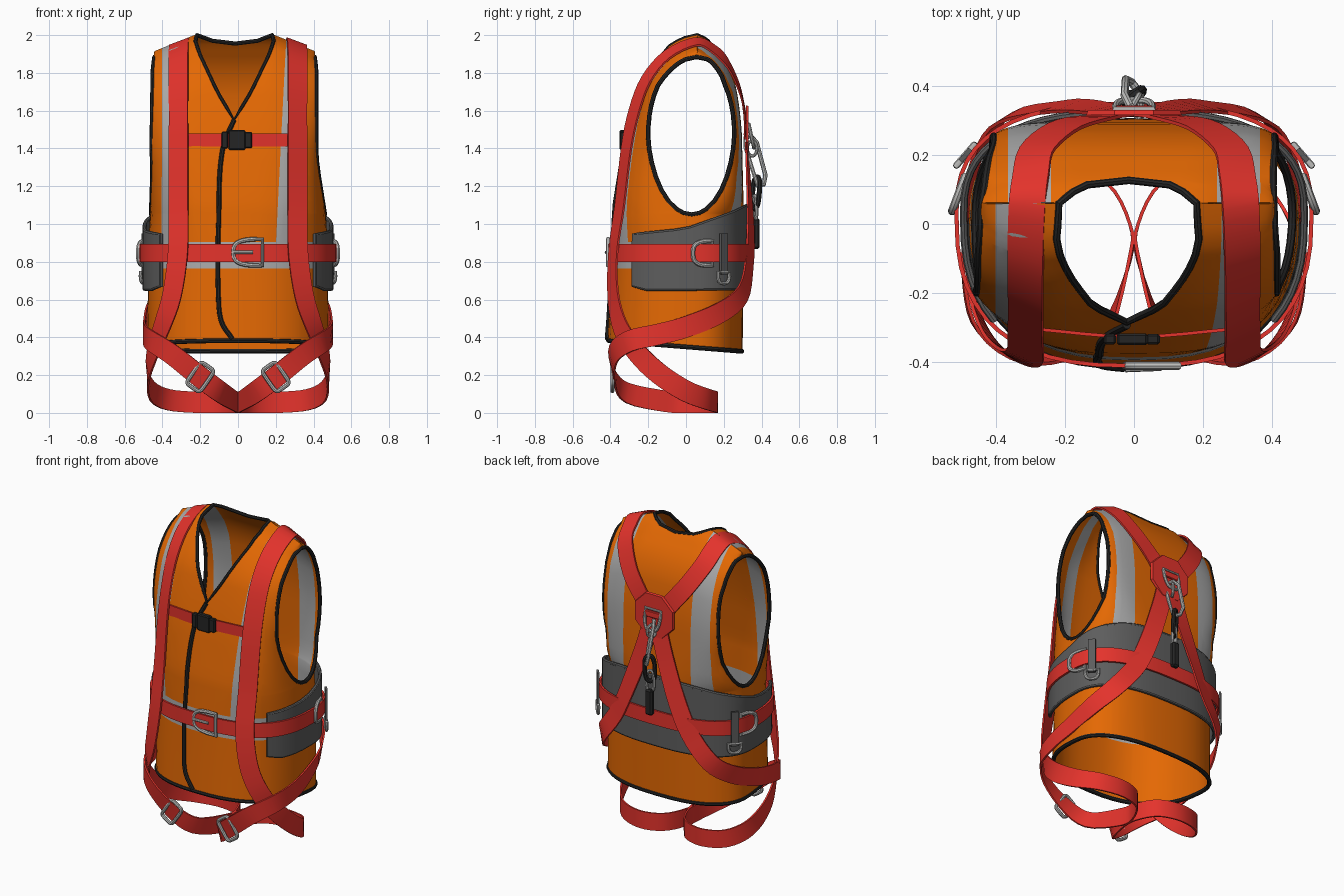
import bpy, bmesh, math
from mathutils import Vector as V
from math import sin, cos, pi

if "Cube" in bpy.data.objects:
    bpy.data.objects.remove(bpy.data.objects["Cube"])


def mat(name, rgb):
    m = bpy.data.materials.new(name)
    m.diffuse_color = (*rgb, 1)
    m.use_nodes = True
    m.node_tree.nodes["Principled BSDF"].inputs["Base Color"].default_value = m.diffuse_color
    return m


ORANGE = mat("orange_fabric", (.78, .14, .001))
RED = mat("red_webbing", (.78, .033, .025))
SILVER = mat("reflective_grey", (.40, .40, .40))
PAD = mat("pad_grey", (.11, .11, .11))
BLACK = mat("black_trim", (.018, .018, .018))
STEEL = mat("steel", (.50, .50, .49))


def clamp(v): return max(0, min(1, v))


def lin(tab, t):
    """Piecewise linear lookup."""
    if t <= tab[0][0]: return tab[0][1]
    for (a, va), (b, vb) in zip(tab, tab[1:]):
        if t <= b: return va + (vb - va) * (t - a) / (b - a)
    return tab[-1][1]


def finish(name, bm, mats, thick=0):
    me = bpy.data.meshes.new(name)
    bm.to_mesh(me)
    bm.free()
    for m in mats: me.materials.append(m)
    ob = bpy.data.objects.new(name, me)
    bpy.context.collection.objects.link(ob)
    if thick:
        so = ob.modifiers.new("thickness", 'SOLIDIFY')
        so.thickness, so.offset = thick, 0
    return ob


def grid(name, rows, m, thick=.01, cyclic=False):
    bm = bmesh.new()
    vs = [[bm.verts.new(p) for p in r] for r in rows]
    for i in range(len(vs) if cyclic else len(vs) - 1):
        a, b = vs[i], vs[(i + 1) % len(vs)]
        for j in range(len(a) - 1):
            bm.faces.new((a[j], a[j + 1], b[j + 1], b[j]))
    bmesh.ops.recalc_face_normals(bm, faces=bm.faces)
    return finish(name, bm, [m], thick)


def smooth_path(pts, n=4):
    """Catmull-Rom through the control points."""
    p = [V(q) for q in pts]
    p = [2 * p[0] - p[1]] + p + [2 * p[-1] - p[-2]]
    out = []
    for a, b, c, d in zip(p, p[1:], p[2:], p[3:]):
        for k in range(n):
            t = k / n
            out.append(.5 * (2 * b + (c - a) * t + (2 * a - 5 * b + 4 * c - d) * t * t
                             + (3 * b - a - 3 * c + d) * t ** 3))
    return out + [p[-2]]


def ribbon(name, pts, width, normal, m=RED, thick=.01, n=4):
    pts = smooth_path(pts, n)
    rows = []
    for i, p in enumerate(pts):
        tan = pts[min(i + 1, len(pts) - 1)] - pts[max(i - 1, 0)]
        side = tan.cross(normal(p)).normalized() * width / 2
        rows.append([p - side, p + side])
    return grid(name, rows, m, thick)


def tube(name, pts, r, m, cyclic=False):
    cu = bpy.data.curves.new(name, 'CURVE')
    cu.dimensions, cu.bevel_depth, cu.bevel_resolution, cu.use_fill_caps = '3D', r, 2, True
    sp = cu.splines.new('POLY')
    sp.points.add(len(pts) - 1)
    for q, p in zip(sp.points, pts): q.co = (*p, 1)
    sp.use_cyclic_u = cyclic
    cu.materials.append(m)
    bpy.context.collection.objects.link(bpy.data.objects.new(name, cu))


def loop(name, shape, origin, u, v, r, m=STEEL):
    u, v = V(u).normalized(), V(v).normalized()
    tube(name, [V(origin) + u * a + v * b for a, b in shape], r, m, True)


def oval(w, h, e=.6, angles=[k * pi / 10 for k in range(20)]):
    return [(w / 2 * math.copysign(abs(cos(a)) ** e, cos(a)), h / 2 * math.copysign(abs(sin(a)) ** e, sin(a))) for a in angles]


def d_shape(w, h):
    return [(0, -h / 2), (0, h / 2)] + oval(2 * w, h, .65, [pi / 2 - k * pi / 14 for k in range(1, 14)])


def box(name, c, size, m, bev=.006):
    bm = bmesh.new()
    bmesh.ops.create_cube(bm, size=1)
    for v in bm.verts: v.co = V(c) + V(a * b for a, b in zip(v.co, size))
    bmesh.ops.bevel(bm, geom=bm.edges[:], offset=bev, segments=1, affect='EDGES')
    return finish(name, bm, [m])


# ---- vest: super-elliptic sections, split at neck opening and armholes
YF = [(.35, -.41), (.8, -.39), (1.1, -.37), (1.4, -.32), (1.55, -.285), (1.73, -.235), (1.84, -.17), (1.94, -.09), (1.98, -.03), (2, .06)]
YB = [(.35, .295), (1.1, .30), (1.5, .29), (1.6, .28), (1.73, .26), (1.84, .215), (1.94, .14), (1.98, .105), (2, .06)]
YC = [(1.8, .03), (2, .06)]
HALF = [(.35, .475), (.9, .47), (1.05, .46), (1.3, .44), (1.9, .43), (2, .42)]
SHIFT = {0: [(1.05, 0), (1.4, -.022), (2, -.018)], 1: [(1.75, 0), (2, -.018)]}
POWER = {0: [(.9, 2.5), (1.3, 3.5), (2, 3.5)], 1: [(1.05, 2.5), (1.35, 6), (1.75, 6), (2, 4)]}
NECK = {0: [(1.55, 0), (1.7, .09), (1.9, .185), (1.97, .207), (2, .2)], 1: [(1.955, 0), (1.97, .12), (2, .2)]}
ARM_X = {0: [(1.05, .46), (1.3, .436), (1.9, .432), (2, .42)], 1: [(1.05, .46), (1.25, .41), (1.7, .405), (2, .42)]}


def vest_point(t, s, back, u=0, x=None):
    """u=0 is the centre/neck edge, u=1 the side seam/armhole edge; x overrides u."""
    a, yc, n = lin(HALF, t), lin(YC, t), lin(POWER[back], t)
    b = lin(YB, t) - yc if back else yc - lin(YF, t)
    e = (.225 if back else .23) * math.sqrt(max(0, 1 - ((t - 1.51) / .46) ** 2))
    xi = lin(NECK[back], t) if x is None else abs(x)
    p0 = math.acos(min(1, xi / a) ** (n / 2))
    p1 = math.asin(min(.93, e / b) ** (n / 2)) if b > 1e-4 else 0
    phi = p0 + (p1 - p0) * u
    px = a * max(0, cos(phi)) ** (2 / n)
    if t > 1.05 and x is None:      # stretch the panel out to the armhole edge
        px = xi + (px - xi) * (lin(ARM_X[back], t) - xi) / (a * cos(p1) ** (2 / n) - xi)
    y = yc + (1 if back else -1) * b * max(0, sin(phi)) ** (2 / n)
    z = t - max(0, px - .2) * .4 * clamp((t - 1.3) / .7) - .08 * y * clamp(1 - (t - .35) / .3)
    return V((s * px + lin(SHIFT[back], t), y, z))


ROWS = [.35, .42, .5, .6, .7, .8, .9, .98, 1.05, 1.058, 1.08, 1.12, 1.18, 1.25, 1.33, 1.41, 1.48, 1.55, 1.62,
        1.68, 1.74, 1.8, 1.85, 1.89, 1.92, 1.94, 1.955, 1.97, 1.985, 2]
COLS = 12
bm = bmesh.new()
for back in (0, 1):
    for s in (1, -1):
        vs = [[bm.verts.new(vest_point(t, s, back, k / COLS)) for k in range(COLS + 1)] for t in ROWS]
        for r0, r1 in zip(vs, vs[1:]):
            for k in range(COLS):
                bm.faces.new((r0[k], r0[k + 1], r1[k + 1], r1[k]))
bmesh.ops.remove_doubles(bm, verts=bm.verts, dist=.0005)
# reflective stripes: cut the cloth along the stripe edges, colour by position
cuts = [((x, 0, 0), (1, 0, 0)) for x in (.33, -.28, -.40, .24, -.24, .365, -.365)]
cuts += [((0, 0, z), (0, 0, 1)) for z in (.765, .905)] + [((.2, 0, .9), (1, 0, -.05))]
for co, no in cuts:
    bmesh.ops.bisect_plane(bm, geom=bm.verts[:] + bm.edges[:] + bm.faces[:], plane_co=co, plane_no=no, dist=1e-5)
for f in bm.faces:
    c = f.calc_center_median()
    upright = (.2 + .05 * (c.z - .9) < c.x < .33 or -.40 < c.x < -.28) if c.y < .055 else .24 < abs(c.x) < .365
    f.material_index = int((upright and c.z > .765) or .765 < c.z < .905)
bmesh.ops.recalc_face_normals(bm, faces=bm.faces)
finish("vest", bm, [ORANGE, SILVER], .01)

# ---- black edging of armholes, neck, hem and front closure
arm = [t for t in ROWS if 1.05 <= t <= 1.97]
for s in (1, -1):
    tube("armhole_trim", [vest_point(t, s, 0, 1) for t in arm] + [vest_point(t, s, 1, 1) for t in arm[-2:0:-1]], .012, BLACK, True)
neck = [vest_point(t, 1, 0) for t in ROWS if t >= 1.55] + [vest_point(t, 1, 1) for t in (1.985, 1.97, 1.955)]
neck += [vest_point(t, -1, 1) for t in (1.97, 1.985)] + [vest_point(t, -1, 0) for t in ROWS[::-1] if t > 1.55]
tube("neck_trim", neck, .011, BLACK, True)
hem = []
for s, back, ks in ((1, 0, range(COLS)), (1, 1, range(COLS, 0, -1)), (-1, 1, range(COLS)), (-1, 0, range(COLS, 0, -1))):
    hem += [vest_point(.35, s, back, k / COLS) for k in ks]
tube("hem_trim", hem, .013, BLACK, True)
seam = smooth_path([(0, 1.55, 0), (-.05, 1.43, 0), (-.085, 1.25, 0), (-.105, .95, 0), (-.105, .65, 0), (-.09, .47, 0), (-.03, .36, 0)])
tube("front_seam", [vest_point(q.y, -1, 0, 0, q.x) + V((0, -.008, 0)) for q in seam], .013, BLACK)


# ---- waist pad and belt
def section(phi, a, bf, bb, n=2.6):
    c, s = cos(phi), sin(phi)
    return V((math.copysign(abs(c) ** (2 / n), c) * a, .03 + math.copysign(abs(s) ** (2 / n), s) * (bb if s > 0 else bf), 0))


rows = []
for k in range(41):
    phi = -.68 + (pi + 1.36) * k / 40
    p = section(phi, .495, .44, .295)
    top = lin([(-.3, .94), (0, .97), (.25, 1.06), (.33, 1.1)], p.y)
    low = lin([(-.3, .68), (-.2, .655), (.3, .66)], p.y)
    rows.append([p + V((0, 0, low + (top - low) * j / 3)) for j in range(4)])
grid("waist_pad", rows, PAD, .02)
tube("waist_pad_trim", [r[0] for r in rows] + [r[-1] for r in rows[::-1]], .011, PAD, True)
ring = [section(2 * pi * k / 48, .516, .442, .32) for k in range(48)]
grid("waist_belt", [[p + V((0, 0, .80)), p + V((0, 0, .893))] for p in ring], RED, .012, True)

# ---- harness straps: back plate, over shoulder, round the leg, back up to the plate
PATH = [(.03, .315, 1.48), (.10, .31, 1.58), (.2, .285, 1.71), (.28, .22, 1.85), (.30, .14, 1.93), (.31, .05, 1.964),
        (.315, -.10, 1.895), (.315, -.21, 1.765), (.315, -.273, 1.6), (.315, -.315, 1.4), (.315, -.35, 1.1),
        (.318, -.385, .85), (.35, -.385, .62), (.405, -.345, .45), (.453, -.26, .32), (.478, -.14, .205),
        (.455, 0, .115), (.37, .12, .07), (.22, .165, .056), (.08, .12, .056),
        (.012, 0, .056), (.012, -.1, .06), (.085, -.31, .105), (.2, -.38, .19), (.35, -.385, .31), (.46, -.30, .38),
        (.495, -.15, .415), (.49, 0, .455), (.46, .18, .53), (.385, .30, .63), (.26, .335, .80), (.17, .342, 1.0),
        (.08, .33, 1.25), (.03, .32, 1.42)]
for s in (1, -1):
    def strap_normal(p):
        w = clamp((p.z - .4) / .5)
        leg, body = V((p.x - .17 * s, p.y + .1, 0)), V((p.x * .55, p.y - .03, 0))
        return leg.lerp(body, w) + V((0, 0, max(0, p.z - 1.5)))
    ribbon("harness_strap", [(s * x, y, z) for x, y, z in PATH], .112, strap_normal)
    # leg buckle, side ring, small tab with ring
    loop("leg_buckle", oval(.09, .14, .35), (s * .2, -.39, .19), (s * .82, 0, .57), (-s * .57, 0, .82), .011)
    loop("side_ring", d_shape(.11, .13), (s * .49, .14, .845), (s * .35, -.93, 0), (0, 0, 1), .012)
    ribbon("ring_tab", [(s * .49, .2, .95), (s * .49, .2, .73)], .045, lambda p: V((s * .75, .65, 0)), PAD, .014, 1)
    loop("small_ring", d_shape(.06, .08), (s * .49, .2, .745), (0, 0, -1), (-s * .65, .75, 0), .010)

# ---- chest strap with clip, belt buckle
ribbon("chest_strap", [(-.29, -.305, 1.445), (0, -.328, 1.445), (.29, -.305, 1.445)], .068, lambda p: V((0, -1, 0)))
box("chest_clip_body", (-.005, -.335, 1.445), (.09, .034, .105), BLACK)
box("chest_clip_left", (-.07, -.335, 1.445), (.035, .03, .09), BLACK)
box("chest_clip_right", (.055, -.335, 1.445), (.04, .03, .085), BLACK)
loop("belt_buckle", d_shape(.155, .14), (.13, -.412, .85), (-1, 0, 0), (0, 0, 1), .012)
tube("belt_buckle_prong", [(-.025, -.422, .85), (.08, -.418, .85)], .009, STEEL)

# ---- back plate with hanging hardware
bm = bmesh.new()
bmesh.ops.create_cone(bm, cap_ends=True, segments=8, radius1=.15, radius2=.145, depth=.014)
for v in bm.verts:
    x, y, z = v.co
    a = pi / 8
    v.co = (x * cos(a) - y * sin(a), .324 + z, 1.49 + x * sin(a) + y * cos(a))
bmesh.ops.recalc_face_normals(bm, faces=bm.faces)
finish("back_plate", bm, [RED])
box("back_plate_loop", (0, .338, 1.5), (.11, .014, .04), RED, .004)
loop("back_ring", d_shape(.13, .11), (0, .332, 1.53), (0, .22, -1), (1, 0, 0), .010)
loop("link_ring", oval(.06, .08, 1), (0, .350, 1.40), (.5, .85, 0), (0, 0, 1), .009)
loop("carabiner", [(-.03, .13), (.012, .135), (.04, .09), (.045, -.09), (.02, -.13), (-.02, -.13), (-.035, -.08)],
     (0, .365, 1.335), (-.6, .75, .25), (0, .28, -.96), .012)
loop("hanging_hook_black", oval(.06, .17, .8), (0, .37, 1.165), (.8, .6, 0), (0, .08, 1), .014, BLACK)
loop("hanging_hook_steel", oval(.045, .14, .8), (0, .365, 1.08), (.9, .4, 0), (0, 0, 1), .010)
box("hanging_grip", (0, .372, .95), (.05, .036, .165), BLACK, .01)

# ---- bake thickness and tubes to meshes, smooth shading with sharp edges kept
bpy.ops.object.select_all(action='SELECT')
bpy.context.view_layer.objects.active = bpy.context.scene.objects[0]
bpy.ops.object.convert(target='MESH')
bpy.ops.object.shade_smooth_by_angle(angle=math.radians(35))
